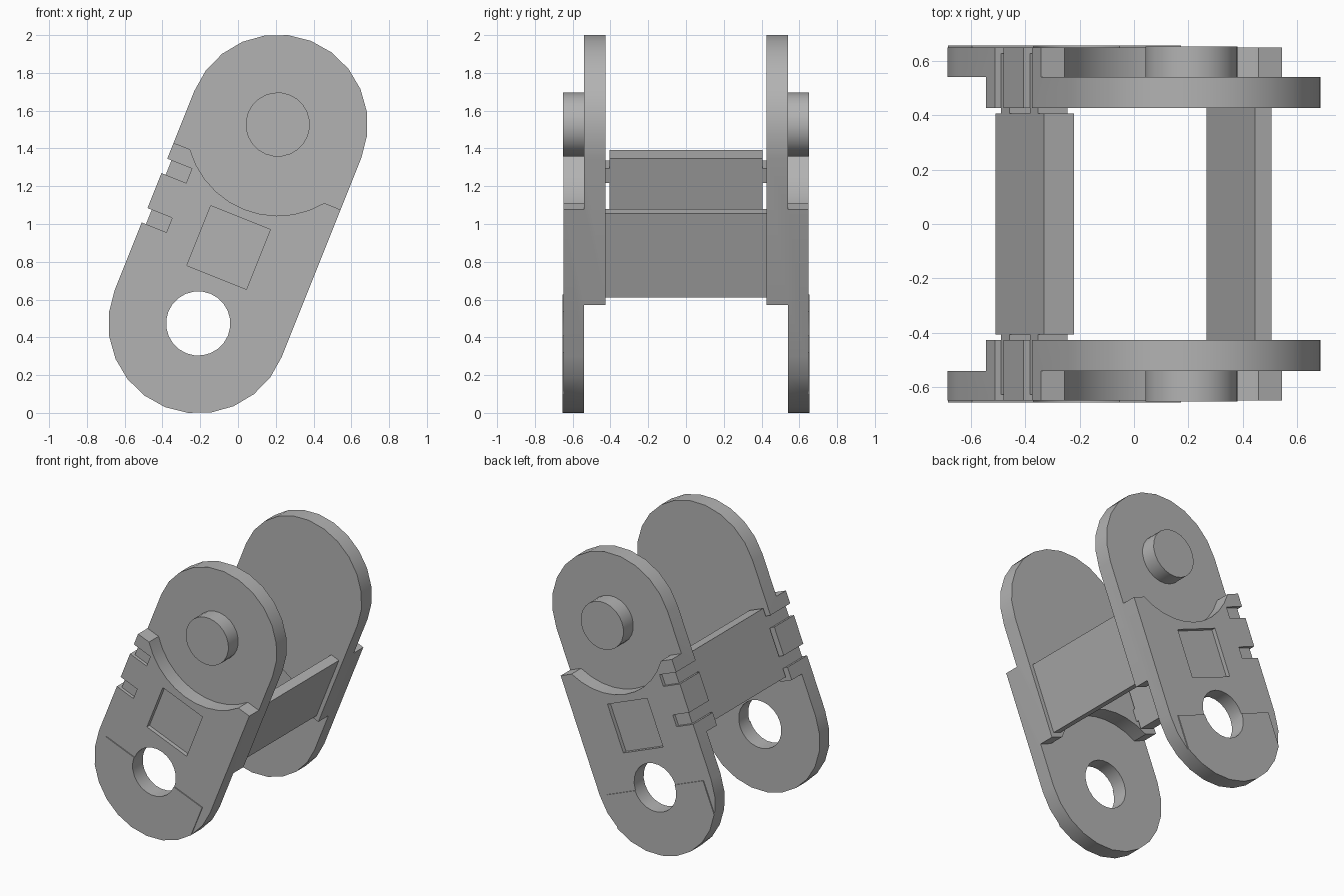
import bpy, bmesh
from math import sin, cos, radians

if "Cube" in bpy.data.objects:
    bpy.data.objects.remove(bpy.data.objects["Cube"], do_unlink=True)

TILT = radians(21.8)
PITCH, RADIUS, BORE = 0.567, 0.4765, 0.17   # pivot offset, end radius, pin radius
SHOULDER = 0.272                            # height of the step beside each pivot
INNER, MID, OUTER = 0.425, 0.54, 0.648      # plate layers across the width

grey = bpy.data.materials.new("plain grey")
grey.use_nodes = True
grey.diffuse_color = (0.45, 0.45, 0.45, 1)
grey.node_tree.nodes["Principled BSDF"].inputs["Base Color"].default_value = (0.45, 0.45, 0.45, 1)


def arc(centre, radius, start, end, steps):
    """Points on an arc in the link's own side plane."""
    angles = [radians(start + (end - start) * i / steps) for i in range(steps + 1)]
    return [(radius * cos(a), centre + radius * sin(a)) for a in angles]


def rect(u0, u1, v0, v1):
    return [(u0, v0), (u1, v0), (u1, v1), (u0, v1)]


def prism(name, outline, y0, y1):
    """Extrude a side outline across the width, leaning with the link."""
    bm = bmesh.new()
    face = bm.faces.new([bm.verts.new((u, y0, v)) for u, v in outline])
    grown = bmesh.ops.extrude_face_region(bm, geom=[face])["geom"]
    moved = [g for g in grown if isinstance(g, bmesh.types.BMVert)]
    bmesh.ops.translate(bm, verts=moved, vec=(0, y1 - y0, 0))
    bmesh.ops.recalc_face_normals(bm, faces=bm.faces)
    mesh = bpy.data.meshes.new(name)
    bm.to_mesh(mesh)
    bm.free()
    mesh.materials.append(grey)
    obj = bpy.data.objects.new(name, mesh)
    bpy.context.collection.objects.link(obj)
    obj.rotation_euler.y = TILT
    obj.location.z = 1.0
    return obj


def activate(obj):
    bpy.ops.object.select_all(action='DESELECT')
    obj.select_set(True)
    bpy.context.view_layer.objects.active = obj


def combine(target, tool, operation):
    mod = target.modifiers.new(operation.lower(), 'BOOLEAN')
    mod.operation, mod.solver, mod.object = operation, 'EXACT', tool
    activate(target)
    bpy.ops.object.modifier_apply(modifier=mod.name)
    bpy.data.objects.remove(tool, do_unlink=True)


def mirror_sides(obj):
    mod = obj.modifiers.new("other side", 'MIRROR')
    mod.use_axis = (False, True, False)


# Layer outline: rounded lower end, upper end hollowed to clear the next link
hollow = arc(PITCH, 0.483, -37.6, -142.4, 10)
lower_shape = (arc(-PITCH, RADIUS, 180, 360, 12) + [(RADIUS, SHOULDER)]
               + hollow + [(-RADIUS, SHOULDER)])
upper_shape = [(-u, -v) for u, v in lower_shape]

# Side plate: outer layer, inner layer with tongue, wear pad and pin
plate = prism("side_plates", lower_shape, MID, OUTER)
combine(plate, prism("tongue", upper_shape, INNER, MID), 'UNION')
pad = arc(-PITCH, RADIUS, 210, 330, 8)
pad = [(pad[0][0], -PITCH)] + pad + [(pad[-1][0], -PITCH)]
combine(plate, prism("wear_pad", pad, MID + 0.02, OUTER + 0.007), 'UNION')
combine(plate, prism("pin", arc(PITCH, BORE, 0, 345, 23), MID - 0.02, OUTER + 0.004), 'UNION')

# Pivot hole, square recess and the two snap notches
combine(plate, prism("hole", arc(-PITCH, BORE, 0, 345, 23), 0.3, 0.8), 'DIFFERENCE')
combine(plate, prism("recess", rect(-0.17, 0.17, -0.305, 0.036), OUTER - 0.03, 0.8), 'DIFFERENCE')
for low, high in ((0.1, 0.182), (-0.182, -0.1)):
    combine(plate, prism("notch", rect(-0.335, -0.6, low, high), 0.3, 0.8), 'DIFFERENCE')
mirror_sides(plate)

# Fixed cross bar
fixed_bar = prism("fixed_cross_bar", rect(0.383, 0.448, -0.24, 0.24), -INNER - 0.01, INNER + 0.01)

# Removable cross bar with pegs seated in the notches
snap_bar = prism("snap_cross_bar", rect(-0.452, -0.333, -0.24, 0.24), -0.406, 0.406)
pegs = []
for label, low, high in (("upper", 0.1, 0.182), ("lower", -0.182, -0.1)):
    peg = prism(label + "_pegs", rect(-0.452, -0.335, low, high), 0.4, 0.625)
    mirror_sides(peg)
    pegs.append(peg)

for obj in [plate, fixed_bar, snap_bar] + pegs:
    activate(obj)
    bpy.ops.object.shade_smooth_by_angle(angle=radians(30))
